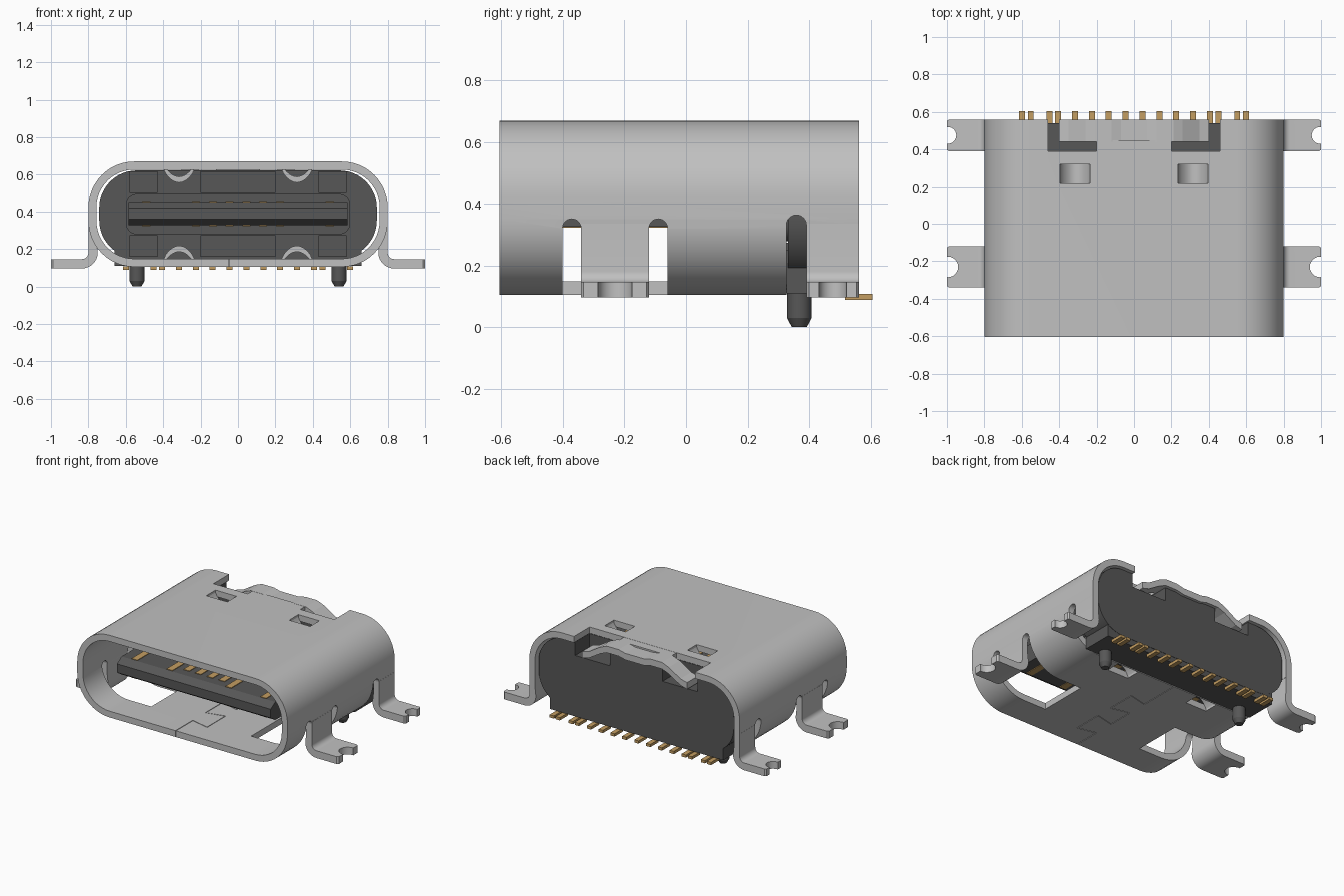
import bpy, bmesh, math
from mathutils import Matrix

if "Cube" in bpy.data.objects:
    bpy.data.objects.remove(bpy.data.objects["Cube"], do_unlink=True)

ZC = 0.3875          # height of the socket's centre line


def material(name, rgb, metallic=0.0):
    m = bpy.data.materials.new(name)
    m.use_nodes = True
    m.diffuse_color = (*rgb, 1)
    bsdf = m.node_tree.nodes["Principled BSDF"]
    bsdf.inputs["Base Color"].default_value = (*rgb, 1)
    return m


STEEL = material("light steel", (0.53, 0.53, 0.53))
PLASTIC = material("dark plastic", (0.095, 0.095, 0.095))
GOLD = material("gold plating", (0.55, 0.34, 0.12))


def finish(bm, name, mat):
    bmesh.ops.recalc_face_normals(bm, faces=bm.faces)
    me = bpy.data.meshes.new(name)
    bm.to_mesh(me)
    bm.free()
    ob = bpy.data.objects.new(name, me)
    bpy.context.collection.objects.link(ob)
    if mat:
        me.materials.append(mat)
    return ob


def prism(name, pts, axis, lo, hi, mat=None):
    """Extrude a 2D outline along one axis."""
    place = {"x": lambda a, b, t: (t, a, b),
             "y": lambda a, b, t: (a, t, b),
             "z": lambda a, b, t: (a, b, t)}[axis]
    bm = bmesh.new()
    low = [bm.verts.new(place(a, b, lo)) for a, b in pts]
    high = [bm.verts.new(place(a, b, hi)) for a, b in pts]
    n = len(pts)
    bm.faces.new(low)
    bm.faces.new(high[::-1])
    for i in range(n):
        bm.faces.new((low[i], low[(i + 1) % n], high[(i + 1) % n], high[i]))
    return finish(bm, name, mat)


def box(name, x, y, z, mat=None):
    return prism(name, [(x[0], y[0]), (x[1], y[0]), (x[1], y[1]), (x[0], y[1])],
                 "z", z[0], z[1], mat)


def cone(name, r1, r2, loc, depth, axis="z", mat=None):
    rot = {"z": Matrix(), "x": Matrix.Rotation(math.pi / 2, 4, "Y")}[axis]
    bm = bmesh.new()
    bmesh.ops.create_cone(bm, cap_ends=True, segments=24, radius1=r1, radius2=r2,
                          depth=depth, matrix=Matrix.Translation(loc) @ rot)
    return finish(bm, name, mat)


def round_rect(w, h, r, seg=12):
    """Rounded rectangle in x and z; w and h are half sizes."""
    pts = []
    for k, (sx, sz) in enumerate([(1, 1), (-1, 1), (-1, -1), (1, -1)]):
        for i in range(seg + 1):
            a = math.pi / 2 * (k + i / seg)
            pts.append((sx * (w - r) + r * math.cos(a), ZC + sz * (h - r) + r * math.sin(a)))
    return pts


def cut(ob, cutters):
    """Subtract each cutter, then discard it."""
    bpy.context.view_layer.objects.active = ob
    for c in cutters:
        m = ob.modifiers.new("cut", "BOOLEAN")
        m.operation, m.solver, m.object = "DIFFERENCE", "EXACT", c
        bpy.ops.object.modifier_apply(modifier=m.name)
        bpy.data.objects.remove(c, do_unlink=True)


def smooth(ob):
    bpy.ops.object.select_all(action="DESELECT")
    ob.select_set(True)
    bpy.context.view_layer.objects.active = ob
    bpy.ops.object.shade_smooth_by_angle(angle=math.radians(30))


# Steel shell: rounded tube
shell = prism("shell", round_rect(0.8, 0.2825, 0.245), "y", -0.605, 0.56, STEEL)
cuts = [prism("c", round_rect(0.757, 0.2395, 0.202), "y", -0.7, 0.7)]
cuts.append(box("c", (-0.9, 0.9), (0.325, 0.7), (0, 0.33)))        # open rear underside
cuts.append(box("c", (-0.46, 0.46), (0.39, 0.7), (0.5, 0.8)))      # rear top notch
for s in (1, -1):
    xs = sorted((0.38 * s, 0.9 * s))
    cuts.append(box("c", xs, (-0.40, -0.06), (0, 0.32)))           # window round the front leg
    for y, z, r in ((-0.37, 0.32, 0.03), (-0.09, 0.32, 0.03), (0.3575, 0.33, 0.0325)):
        cuts.append(cone("c", r, r, (0.8 * s, y, z), 0.2, "x"))    # rounded slot ends
    for z in ((0.6, 0.8), (0, 0.2)):
        cuts.append(box("c", (0.315 * s - 0.08, 0.315 * s + 0.08), (0.22, 0.32), z))
# Interlocking seam on the underside
seam = [(-0.05, -0.62), (-0.05, -0.42), (0.08, -0.45), (0.08, -0.25), (-0.05, -0.28),
        (-0.05, -0.1), (0.08, -0.13), (0.08, 0.07), (-0.05, 0.04), (-0.05, 0.34)]
for (ax, ay), (bx, by) in zip(seam, seam[1:]):
    d = math.hypot(bx - ax, by - ay)
    nx, ny = -(by - ay) / d * 0.002, (bx - ax) / d * 0.002
    cuts.append(prism("c", [(ax + nx, ay + ny), (bx + nx, by + ny),
                            (bx - nx, by - ny), (ax - nx, ay - ny)], "z", 0, 0.2))
cut(shell, cuts)
smooth(shell)

# Bent solder legs with notched ends
T, R = 0.05, 0.035
for s, side in ((1, "left"), (-1, "right")):
    bend = [math.pi + math.pi / 2 * i / 8 for i in range(9)]
    cx, cz = 0.8 + R, 0.146 + R
    inner = [(cx + R * math.cos(a), cz + R * math.sin(a)) for a in bend]
    outer = [(cx + (R + T) * math.cos(a), cz + (R + T) * math.sin(a)) for a in bend]
    outline = ([(0.8, 0.335)] + inner + [(1.0, 0.146), (1.0, 0.096)]
               + outer[::-1] + [(0.757, 0.24), (0.757, 0.335)])
    for y0, y1, place in ((-0.34, -0.12, "front"), (0.39, 0.56, "rear")):
        leg = prism(f"{place}_{side}_leg", [(x * s, z) for x, z in outline], "y", y0, y1, STEEL)
        r = 0.055 if place == "front" else 0.045
        yc = (y0 + y1) / 2
        cs = [cone("c", r, r, (0.995 * s, yc, 0.12), 0.2)]
        for ye, k in ((y0, 1), (y1, -1)):                          # clipped corners
            cs.append(prism("c", [(1.01 * s, ye - k * 0.01), (1.01 * s, ye + k * 0.015),
                                  (0.975 * s, ye - k * 0.01)], "z", 0, 0.2))
        cut(leg, cs)
        smooth(leg)

# Spring bridges dipping into the socket, top and bottom
for s in (1, -1):
    for f, where in ((1, "top"), (-1, "bottom")):
        ts = [-1 + i / 8 for i in range(17)]
        dip = [0.07 * math.cos(t * math.pi / 2) ** 0.7 if abs(t) < 1 else 0 for t in ts]
        up = [(0.315 * s + 0.082 * t, ZC + f * (0.272 - d)) for t, d in zip(ts, dip)]
        lo = [(0.315 * s + 0.082 * t, ZC + f * (0.24 - d)) for t, d in zip(ts, dip)]
        smooth(prism(f"{where}_spring", up + lo[::-1], "y", 0.22, 0.32, STEEL))

# Rear tongue of the shell with wings bent downwards
half = [(0.07, 0.658), (0.12, 0.67), (0.21, 0.67), (0.26, 0.65), (0.35, 0.595), (0.4, 0.582)]
top = [(-x, z) for x, z in half[::-1]] + half
prism("rear_tongue", top + [(x, z - 0.045) for x, z in top[::-1]], "y", 0.44, 0.56, STEEL)
box("rear_tongue_neck", (-0.2, 0.2), (0.38, 0.45), (0.627, 0.669), STEEL)

# Plastic housing behind the socket, with wing pockets
housing = prism("housing", round_rect(0.742, 0.235, 0.2), "y", 0.33, 0.54, PLASTIC)
cut(housing, [box("c", sorted((0.2 * s, 0.465 * s)), (0.385, 0.7), (0.53, 0.8)) for s in (1, -1)])
smooth(housing)
box("housing_foot", (-0.66, 0.66), (0.325, 0.538), (0.11, 0.25), PLASTIC)
for f in (1, -1):
    zs = sorted((ZC + f * 0.115, ZC + f * 0.23))
    box("housing_centre_pad", (-0.2, 0.2), (0.18, 0.34), zs, PLASTIC)
    for s in (1, -1):
        box("housing_side_pad", sorted((0.43 * s, 0.58 * s)), (0.18, 0.34), zs, PLASTIC)

# Contact blade and its thicker base
smooth(prism("blade_base", round_rect(0.6, 0.11, 0.06, 6), "y", 0.08, 0.34, PLASTIC))
blade = [(-0.48, ZC - 0.03), (-0.48, ZC + 0.03), (-0.43, ZC + 0.062), (0.1, ZC + 0.062),
         (0.1, ZC - 0.062), (-0.43, ZC - 0.062)]
prism("blade", blade, "x", -0.585, 0.585, PLASTIC)

# Gold contacts on both faces of the blade
for x in (0.045, 0.134, 0.224, 0.49):
    for s in (1, -1):
        y0 = -0.425 if x > 0.2 else -0.37
        for f in (1, -1):
            box("blade_contact", (x * s - 0.022, x * s + 0.022), (y0, 0.08),
                sorted((ZC + f * 0.058, ZC + f * 0.066)), GOLD)

# Solder tails at the back
for x in (0.046, 0.136, 0.225, 0.315, 0.407, 0.453, 0.552, 0.598):
    for s in (1, -1):
        box("solder_tail", (x * s - 0.016, x * s + 0.016), (0.515, 0.605), (0.089, 0.108), GOLD)

# Locating pegs with tapered tips
for s, side in ((1, "left"), (-1, "right")):
    smooth(cone(f"{side}_peg", 0.04, 0.04, (0.54 * s, 0.367, 0.095), 0.13, "z", PLASTIC))
    smooth(cone(f"{side}_peg_tip", 0.024, 0.04, (0.54 * s, 0.367, 0.015), 0.03, "z", PLASTIC))
